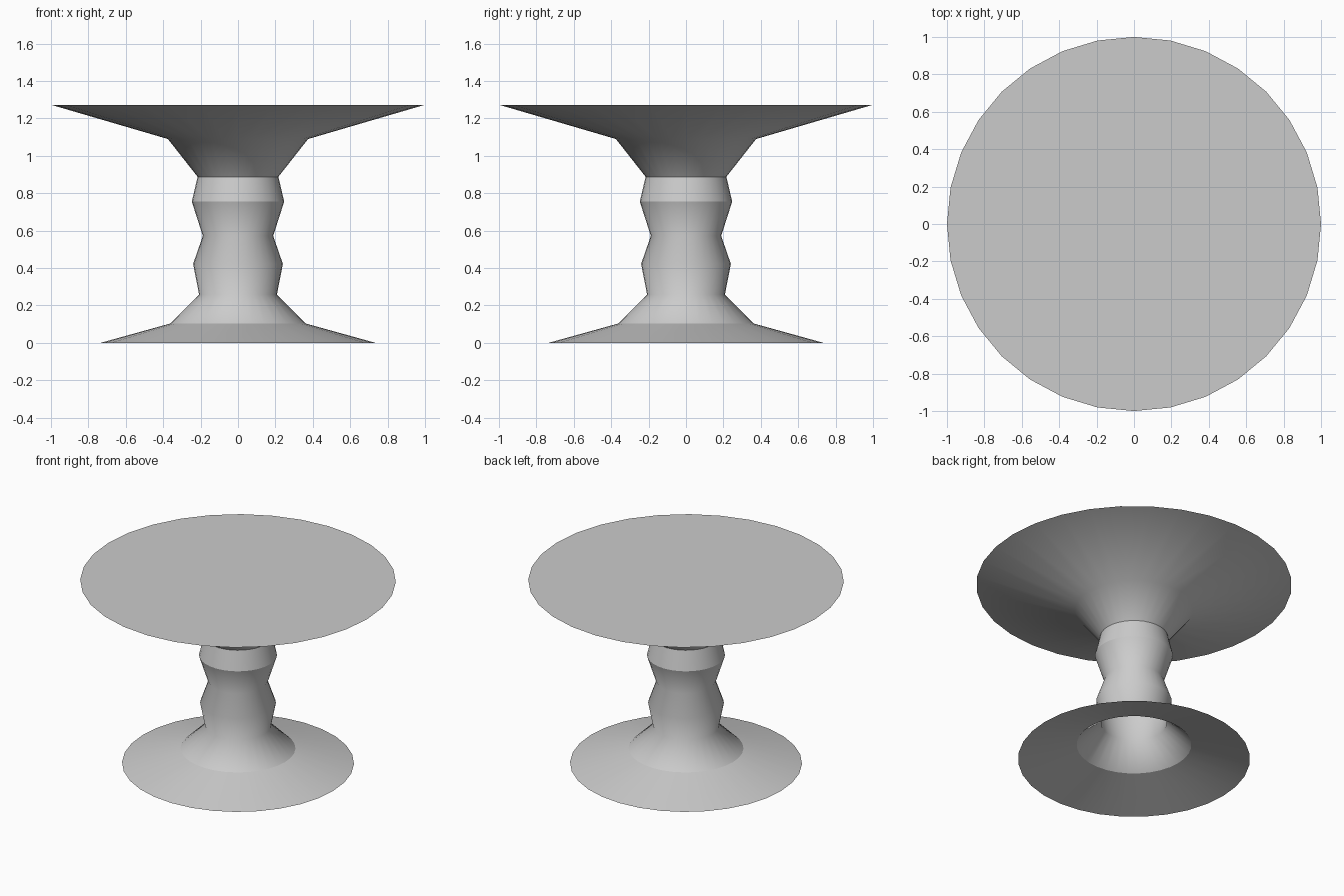
import bpy, bmesh
from math import cos, sin, pi

if "Cube" in bpy.data.objects:
    bpy.data.objects.remove(bpy.data.objects["Cube"])

SIDES = 32
# Turned profile (radius, height) from foot to table top
PROFILE = [(0.735, 0), (0.364, 0.103), (0.208, 0.258), (0.24, 0.422), (0.188, 0.572),
           (0.247, 0.755), (0.216, 0.888), (0.375, 1.09), (1.0, 1.273)]
SHARP_RINGS = (1, 5, 6, 8)

bm = bmesh.new()
rings = [[bm.verts.new((r * cos(2 * pi * i / SIDES), r * sin(2 * pi * i / SIDES), z))
          for i in range(SIDES)] for r, z in PROFILE]

# Hollow pedestal shell, open underneath
for low, high in zip(rings, rings[1:]):
    for i in range(SIDES):
        j = (i + 1) % SIDES
        bm.faces.new((low[i], low[j], high[j], high[i])).smooth = True

# Flat table top
bm.faces.new(rings[-1])

# Crisp creases between foot, collar and top
for k in SHARP_RINGS:
    for i in range(SIDES):
        bm.edges.get((rings[k][i], rings[k][(i + 1) % SIDES])).smooth = False

mesh = bpy.data.meshes.new("pedestal_table")
bm.to_mesh(mesh)
bm.free()
bpy.context.collection.objects.link(bpy.data.objects.new("pedestal_table", mesh))
